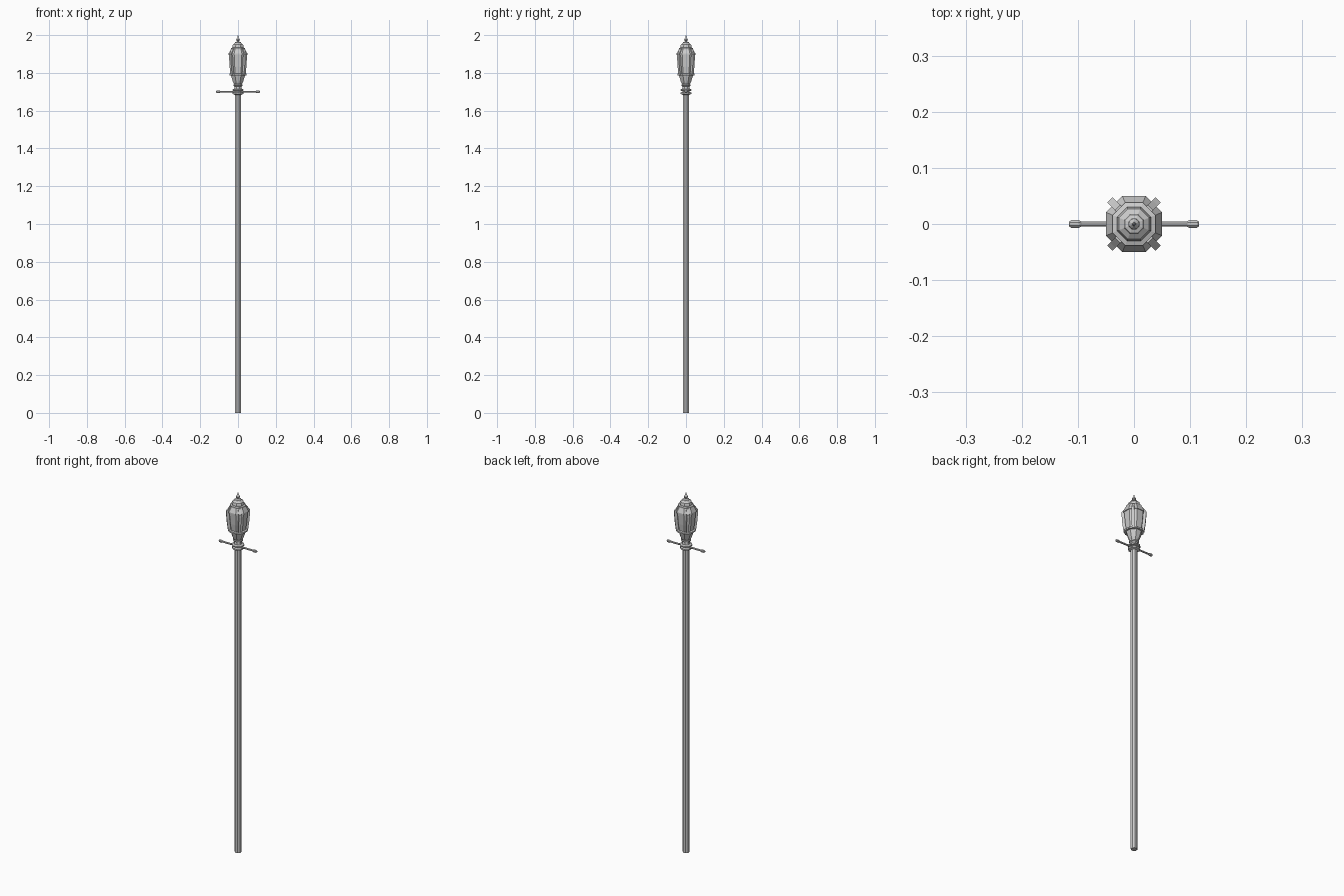
import bpy, bmesh
from math import cos, sin, pi
from mathutils import Matrix

if "Cube" in bpy.data.objects:
    bpy.data.objects.remove(bpy.data.objects["Cube"])


def finish(name, bm, matrix=None):
    if matrix:
        bm.transform(matrix)
    bmesh.ops.recalc_face_normals(bm, faces=bm.faces)
    me = bpy.data.meshes.new(name)
    bm.to_mesh(me)
    bm.free()
    ob = bpy.data.objects.new(name, me)
    bpy.context.collection.objects.link(ob)
    return ob


def skin(bm, rings):
    # joins matching rings of points and caps both ends
    vs = [[bm.verts.new(p) for p in ring] for ring in rings]
    n = len(vs[0])
    for a, b in zip(vs, vs[1:]):
        for i in range(n):
            j = (i + 1) % n
            bm.faces.new((a[i], a[j], b[j], b[i]))
    bm.faces.new(vs[0])
    bm.faces.new(vs[-1])


def lathe(name, profile, n=8, matrix=None):
    # faceted turned shape; radii are measured to the flats
    bm = bmesh.new()
    k = 1 / cos(pi / n)
    skin(bm, [[(r * k * cos((i + .5) * 2 * pi / n),
                r * k * sin((i + .5) * 2 * pi / n), z) for i in range(n)]
              for r, z in profile])
    return finish(name, bm, matrix)


# Post
lathe("post", [(.0155, 0), (.0155, 1.71)])

# Stacked collars under the lantern
lathe("lower_collar", [(.017, 1.684), (.028, 1.688), (.028, 1.696), (.019, 1.70),
                       (.019, 1.704), (.030, 1.706), (.030, 1.712), (.020, 1.716),
                       (.018, 1.728), (.024, 1.732), (.024, 1.738), (.020, 1.742)])

# Cup that carries the glass
lathe("lantern_cup", [(.020, 1.738), (.026, 1.750), (.034, 1.775), (.037, 1.786),
                      (.046, 1.787), (.046, 1.795), (.038, 1.797)])

# Tapered octagonal glass
lathe("lantern_glass", [(.036, 1.79), (.042, 1.835), (.047, 1.90)])

# Roof with stepped tiers
lathe("lantern_roof", [(.045, 1.893), (.050, 1.895), (.050, 1.902), (.038, 1.925),
                       (.038, 1.931), (.030, 1.934), (.030, 1.940), (.027, 1.950),
                       (.018, 1.957), (.016, 1.962), (.008, 1.965)])

# Pointed finial
lathe("finial", [(.008, 1.96), (.006, 1.968), (.010, 1.974), (.008, 1.980),
                 (.004, 1.985), (.0008, 2.0)])

# Four ribs over the diagonal faces, following the glass
path = [(.037, .050, 1.787), (.038, .052, 1.80), (.042, .057, 1.84),
        (.046, .0605, 1.885), (.046, .0605, 1.90), (.042, .053, 1.909),
        (.034, .041, 1.926)]
for q in range(4):
    bm = bmesh.new()
    w = .0065
    skin(bm, [[(a, -w, z), (b, -w, z), (b, w, z), (a, w, z)] for a, b, z in path])
    finish(f"rib_{q + 1}", bm, Matrix.Rotation(pi / 4 + q * pi / 2, 4, 'Z'))

# Ladder rest: one arm with a knob at each side
for side, name in ((1, "right_arm"), (-1, "left_arm")):
    m = Matrix.Translation((0, 0, 1.70)) @ Matrix.Rotation(side * pi / 2, 4, 'Y')
    lathe(name, [(.0045, 0), (.0045, .094), (.0068, .098), (.0068, .112),
                 (.0045, .1155)], 8, m)
